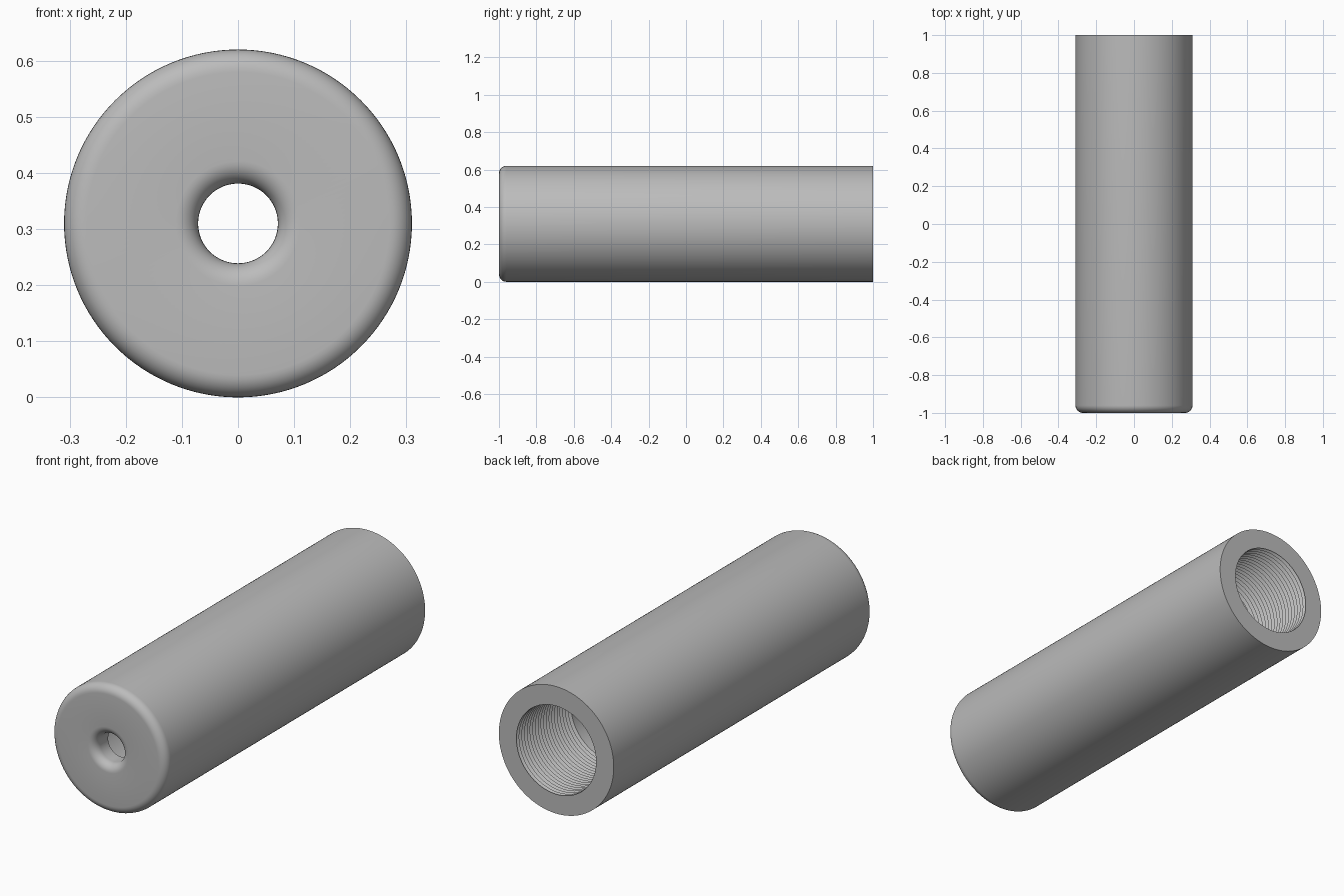
import bpy, bmesh
from math import pi, sin, cos, radians
from mathutils import Matrix, Vector

if "Cube" in bpy.data.objects:
    bpy.data.objects.remove(bpy.data.objects["Cube"], do_unlink=True)

R = 0.31             # outer radius
HOLE = 0.071         # small front hole
BORE = 0.215         # wide rear bore
FILLET = 0.04
WALL = 0.1           # thickness of the front end
THREAD_DEPTH = 0.42
TURNS = 20
SEGMENTS = 128

steel = bpy.data.materials.new("grey_steel")
steel.use_nodes = True
grey = (0.5, 0.5, 0.5, 1)
steel.diffuse_color = grey
steel.node_tree.nodes["Principled BSDF"].inputs["Base Color"].default_value = grey


def arc(radius, y, start, end, steps=8):
    """Rounded corner of the profile as (radius, y) points."""
    angles = [radians(start + (end - start) * i / steps) for i in range(steps + 1)]
    return [(radius + FILLET * cos(a), y + FILLET * sin(a)) for a in angles]


# Outer wall, rounded front rim, rounded front hole
profile = [(R, 1)]
profile += arc(R - FILLET, -1 + FILLET, 0, -90)
profile += arc(HOLE + FILLET, -1 + FILLET, -90, -180)
# Front wall inside, smooth bore
profile += [(HOLE, -1 + WALL), (BORE, -1 + WALL), (BORE, 1 - THREAD_DEPTH)]
# Thread grooves up to the rear opening
pitch = THREAD_DEPTH / TURNS
for i in range(TURNS):
    y = 1 - THREAD_DEPTH + i * pitch
    profile += [(BORE + pitch * 0.6, y + pitch / 2), (BORE, y + pitch)]

# Revolve the closed profile around the long axis
bm = bmesh.new()
verts = [bm.verts.new((r, y, 0)) for r, y in profile]
edges = [bm.edges.new((a, b)) for a, b in zip(verts, verts[1:] + verts[:1])]
bmesh.ops.spin(bm, geom=verts + edges, cent=(0, 0, 0), axis=(0, 1, 0),
               angle=2 * pi, steps=SEGMENTS)
bmesh.ops.remove_doubles(bm, verts=bm.verts, dist=1e-5)
bmesh.ops.recalc_face_normals(bm, faces=bm.faces)
bmesh.ops.transform(bm, matrix=Matrix.Translation(Vector((0, 0, R))), verts=bm.verts)

mesh = bpy.data.meshes.new("threaded_sleeve")
bm.to_mesh(mesh)
bm.free()
mesh.materials.append(steel)
sleeve = bpy.data.objects.new("threaded_sleeve", mesh)
bpy.context.collection.objects.link(sleeve)
bpy.context.view_layer.objects.active = sleeve
sleeve.select_set(True)
bpy.ops.object.shade_smooth_by_angle(angle=radians(30))
